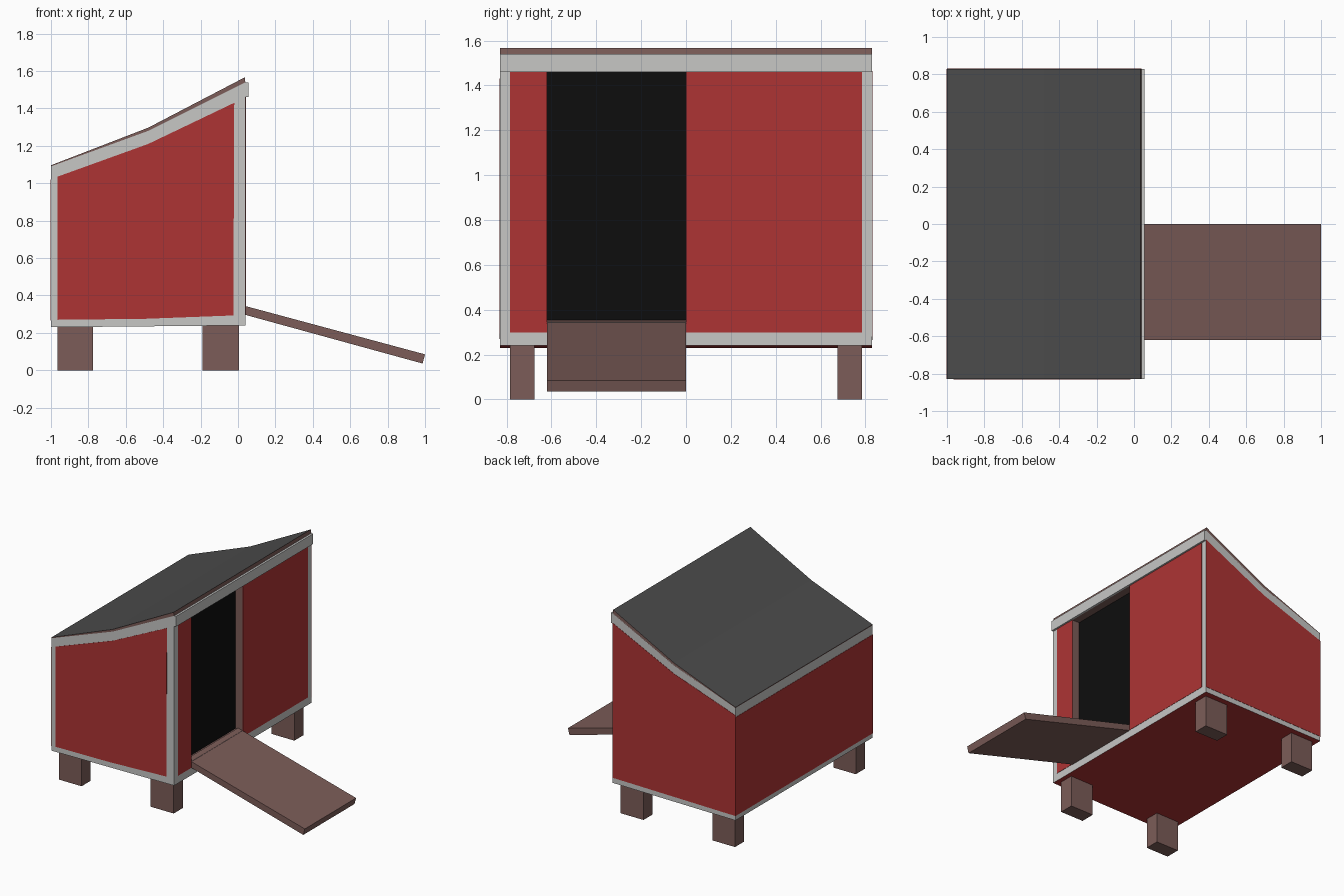
import bpy, bmesh
from mathutils import Vector

if "Cube" in bpy.data.objects:
    bpy.data.objects.remove(bpy.data.objects["Cube"])


def material(name, col):
    m = bpy.data.materials.new(name)
    m.diffuse_color = (*col, 1)
    m.use_nodes = True
    m.node_tree.nodes["Principled BSDF"].inputs["Base Color"].default_value = m.diffuse_color
    return m


RED = material("red paint", (0.42, 0.034, 0.034))
GREY = material("pale grey trim", (0.57, 0.57, 0.56))
BROWN = material("brown wood", (0.2, 0.108, 0.098))
ROOF = material("dark roofing", (0.072, 0.072, 0.072))
BLACK = material("black opening", (0.004, 0.004, 0.004))


def prism(name, profile, y0, y1, *mats):
    """Extrude an (x, z) profile from y0 to y1."""
    bm = bmesh.new()
    face = bm.faces.new([bm.verts.new((x, y0, z)) for x, z in profile])
    new = bmesh.ops.extrude_face_region(bm, geom=[face])["geom"]
    bmesh.ops.translate(bm, vec=Vector((0, y1 - y0, 0)),
                        verts=[v for v in new if isinstance(v, bmesh.types.BMVert)])
    bmesh.ops.recalc_face_normals(bm, faces=bm.faces)
    me = bpy.data.meshes.new(name)
    bm.to_mesh(me)
    bm.free()
    for m in mats:
        me.materials.append(m)
    ob = bpy.data.objects.new(name, me)
    bpy.context.collection.objects.link(ob)
    return ob


def box(name, x0, x1, y0, y1, z0, z1, *mats):
    return prism(name, [(x0, z0), (x1, z0), (x1, z1), (x0, z1)], y0, y1, *mats)


W = 0.83           # half length along y
FX = 0.04          # door side of the house
DY0, DY1 = -0.62, 0.0
EPS = 0.002        # how far the paint plates stand proud

# House body with the door recess cut in
body = prism("house_body", [(-1, 0.23), (FX, 0.24), (FX, 1.54), (-0.48, 1.28), (-1, 1.09)],
             -W, W, GREY, RED, BROWN, BLACK)
cutter = box("door_cutter", -0.02, 0.2, DY0, DY1, 0.345, 1.46)
cutter.hide_render = True
mod = body.modifiers.new("door", 'BOOLEAN')
mod.object = cutter
mod.operation = 'DIFFERENCE'
mod.solver = 'EXACT'
bpy.context.view_layer.objects.active = body
bpy.ops.object.modifier_apply(modifier="door")
bpy.data.objects.remove(cutter)
for p in body.data.polygons:
    c, n = p.center, p.normal
    if n.z < -0.9 and c.z < 0.3:
        p.material_index = 1                       # painted underside
    elif n.x > 0.9 and c.x < 0:
        p.material_index = 3                       # dark interior
    elif -0.02 < c.x < FX - 0.005 and abs(c.y) < 0.7:
        p.material_index = 2                       # door jambs
    else:
        p.material_index = 0

# Red wall panels
prism("near_wall_panel", [(-0.965, 0.27), (-0.5, 0.275), (-0.025, 0.293), (-0.02, 1.43),
                          (-0.48, 1.21), (-0.965, 1.035)], -W - EPS, -W + EPS, RED)
prism("far_wall_panel", [(-1, 0.265), (FX, 0.28), (FX, 1.465), (-0.48, 1.215), (-1, 1.035)],
      W - EPS, W + EPS, RED)
box("back_wall_panel", -1 - EPS, -1 + EPS, -W, W, 0.265, 1.02, RED)
box("door_wall_panel_short", FX - EPS, FX + EPS, -0.785, DY0, 0.298, 1.46, RED)
box("door_wall_panel_long", FX - EPS, FX + EPS, DY1, 0.785, 0.298, 1.46, RED)

# Roof slab: dark on top, brown edges
roof = prism("roof", [(-1, 1.085), (-0.48, 1.275), (FX, 1.535), (0.036, 1.566),
                      (-0.48, 1.297), (-1, 1.096)], -W, W, BROWN, ROOF)
for p in roof.data.polygons:
    p.material_index = 1 if p.normal.z > 0.5 else 0

# Trim board under the roof edge
box("eave_trim", 0.03, 0.055, -W, W, 1.46, 1.538, GREY)

# Ramp
prism("ramp", [(0.0, 0.354), (0.0, 0.307), (0.987, 0.036), (1.0, 0.085)], DY0, DY1, BROWN)

# Legs
for side, y in (("near", -0.785), ("far", 0.675)):
    box("back_leg_" + side, -0.965, -0.775, y, y + 0.11, 0, 0.235, BROWN)
    box("front_leg_" + side, -0.19, 0.005, y, y + 0.11, 0, 0.24, BROWN)
